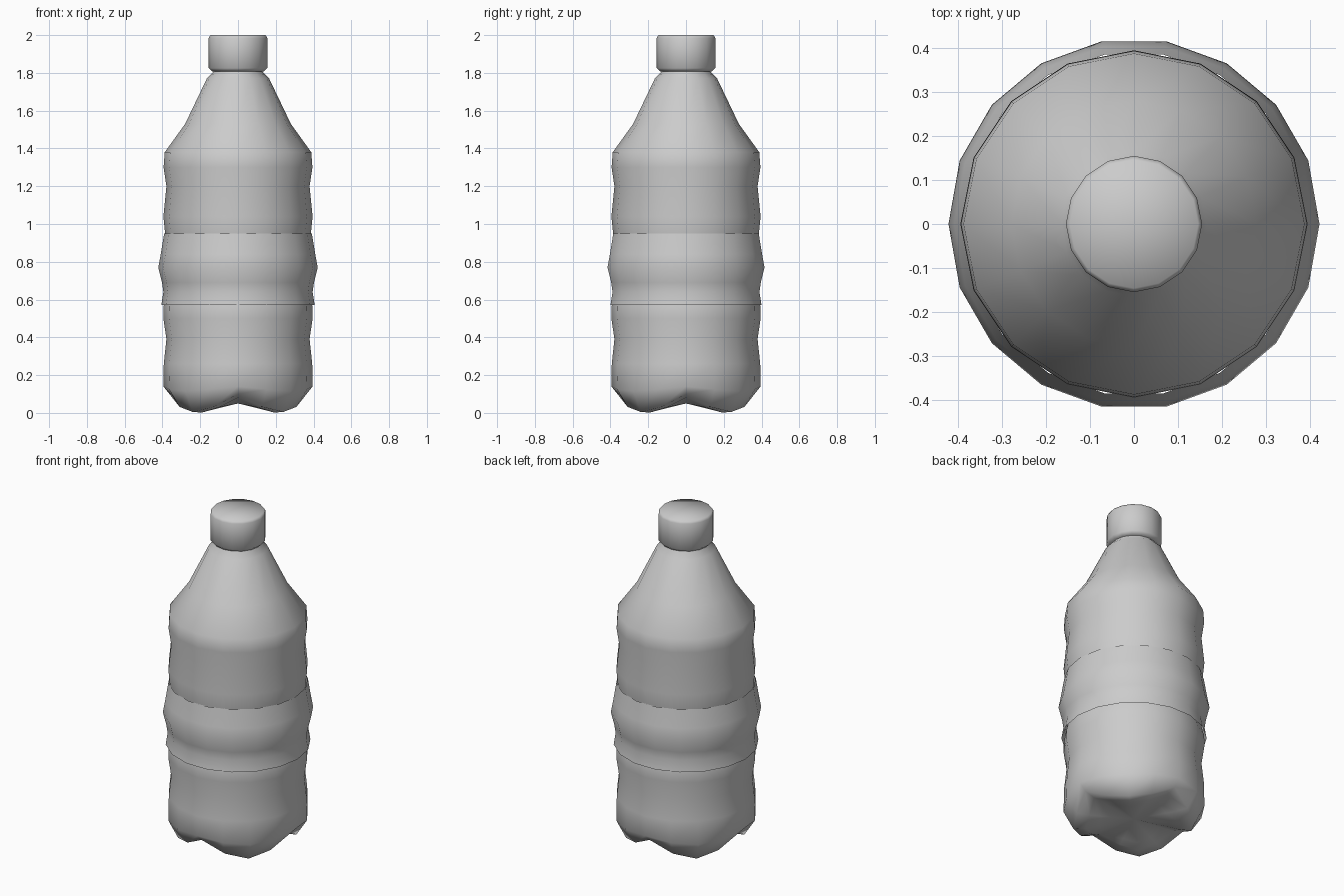
import bpy, bmesh
from math import cos, sin, pi, radians

if "Cube" in bpy.data.objects:
    bpy.data.objects.remove(bpy.data.objects["Cube"])


def make_object(name, bm, angle):
    mesh = bpy.data.meshes.new(name)
    bm.to_mesh(mesh)
    bm.free()
    obj = bpy.data.objects.new(name, mesh)
    bpy.context.collection.objects.link(obj)
    bpy.ops.object.select_all(action='DESELECT')
    obj.select_set(True)
    bpy.context.view_layer.objects.active = obj
    bpy.ops.object.shade_smooth_by_angle(angle=radians(angle))
    return obj


def lathe(rings, sides, bottom=None, top=None):
    """Skin rings of (radius, z); a ring may be a function of the side index."""
    bm = bmesh.new()
    loops = []
    for ring in rings:
        loop = []
        for i in range(sides):
            r, z = ring(i) if callable(ring) else ring
            a = 2 * pi * i / sides
            loop.append(bm.verts.new((r * cos(a), r * sin(a), z)))
        loops.append(loop)
    for lo, hi in zip(loops, loops[1:]):
        for i in range(sides):
            j = (i + 1) % sides
            bm.faces.new((lo[i], lo[j], hi[j], hi[i]))
    for z, loop, flip in ((bottom, loops[0], True), (top, loops[-1], False)):
        if z is None:
            continue
        c = bm.verts.new((0, 0, z))
        for i in range(sides):
            a, b = loop[i], loop[(i + 1) % sides]
            bm.faces.new((b, a, c) if flip else (a, b, c))
    return bm


# Four-footed base: valleys on the axes, feet on the diagonals
def petal(valley, flank, foot):
    return lambda i: (valley, flank, foot, flank)[i % 4]


# Bottle body
body = [
    petal((0.20, 0.07), (0.20, 0.035), (0.20, 0.015)),
    petal((0.29, 0.08), (0.26, 0.03), (0.27, 0.002)),
    petal((0.355, 0.10), (0.335, 0.032), (0.34, 0.005)),
    petal((0.395, 0.14), (0.395, 0.125), (0.395, 0.115)),
    (0.393, 0.26), (0.379, 0.39), (0.395, 0.50), (0.394, 0.565),
    (0.376, 0.64), (0.376, 0.88), (0.386, 0.95), (0.395, 1.04),
    (0.379, 1.20), (0.394, 1.30), (0.388, 1.38), (0.28, 1.53),
    (0.165, 1.77), (0.13, 1.805), (0.125, 1.84),
]
make_object("bottle_body", lathe(body, 16, bottom=0.05, top=1.84), 60)

# Wrap-around label sleeve, open at both ends
label = [(0.406, 0.57), (0.395, 0.64), (0.402, 0.69), (0.422, 0.77),
         (0.409, 0.84), (0.391, 0.95)]
make_object("label", lathe(label, 18), 60)

# Screw cap
cap = [(0.138, 1.808), (0.155, 1.825), (0.155, 1.985), (0.146, 2.0)]
make_object("cap", lathe(cap, 16, bottom=1.808, top=2.0), 60)
